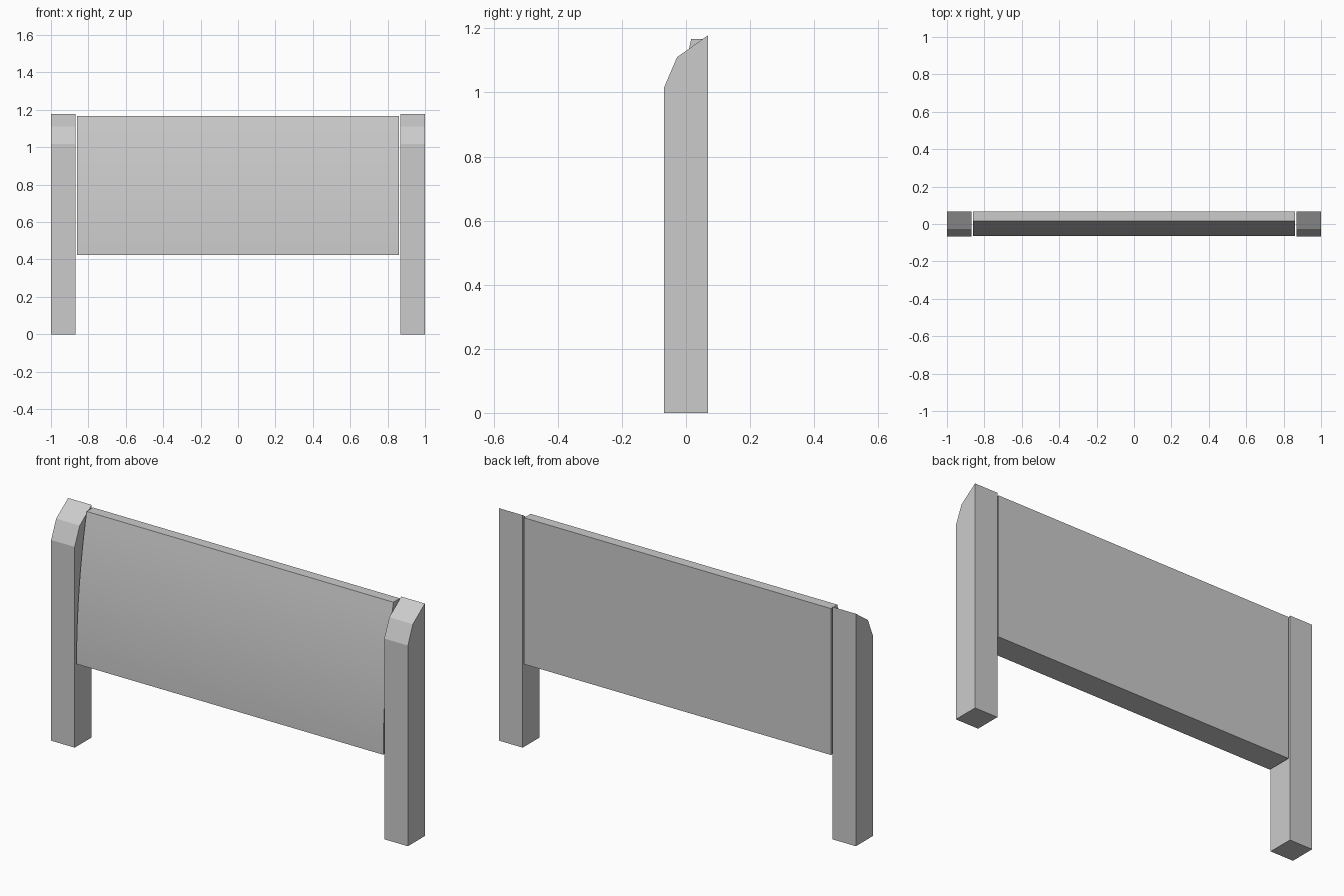
import bpy
import math

if "Cube" in bpy.data.objects:
    bpy.data.objects.remove(bpy.data.objects["Cube"])


def extrude_profile(name, profile, x0, x1):
    """Extrude a (y, z) outline along x."""
    n = len(profile)
    verts = [(x, y, z) for x in (x0, x1) for y, z in profile]
    faces = [tuple(range(n))[::-1], tuple(range(n, 2 * n))]
    faces += [(i, (i + 1) % n, n + (i + 1) % n, n + i) for i in range(n)]
    mesh = bpy.data.meshes.new(name)
    mesh.from_pydata(verts, [], faces)
    obj = bpy.data.objects.new(name, mesh)
    bpy.context.collection.objects.link(obj)
    return obj


# Square posts with a two-step chamfered top
post = [(-0.068, 0), (0.068, 0), (0.068, 1.178), (-0.028, 1.11), (-0.068, 1.017)]
extrude_profile("left_post", post, -1.0, -0.868)
extrude_profile("right_post", post, 0.868, 1.0)

# Panel with flat back and a front that curves gently backwards towards the top
bottom, top, steps = 0.425, 1.167, 12
front = []
for i in range(steps + 1):
    t = i / steps
    front.append((-0.065 + 0.081 * t * t, bottom + (top - bottom) * t))
panel_profile = [(0.068, bottom), (0.068, top)] + front[::-1]
panel = extrude_profile("panel", panel_profile, -0.86, 0.86)

# Smooth only the curved front
bpy.context.view_layer.objects.active = panel
panel.select_set(True)
bpy.ops.object.shade_smooth_by_angle(angle=math.radians(30))
